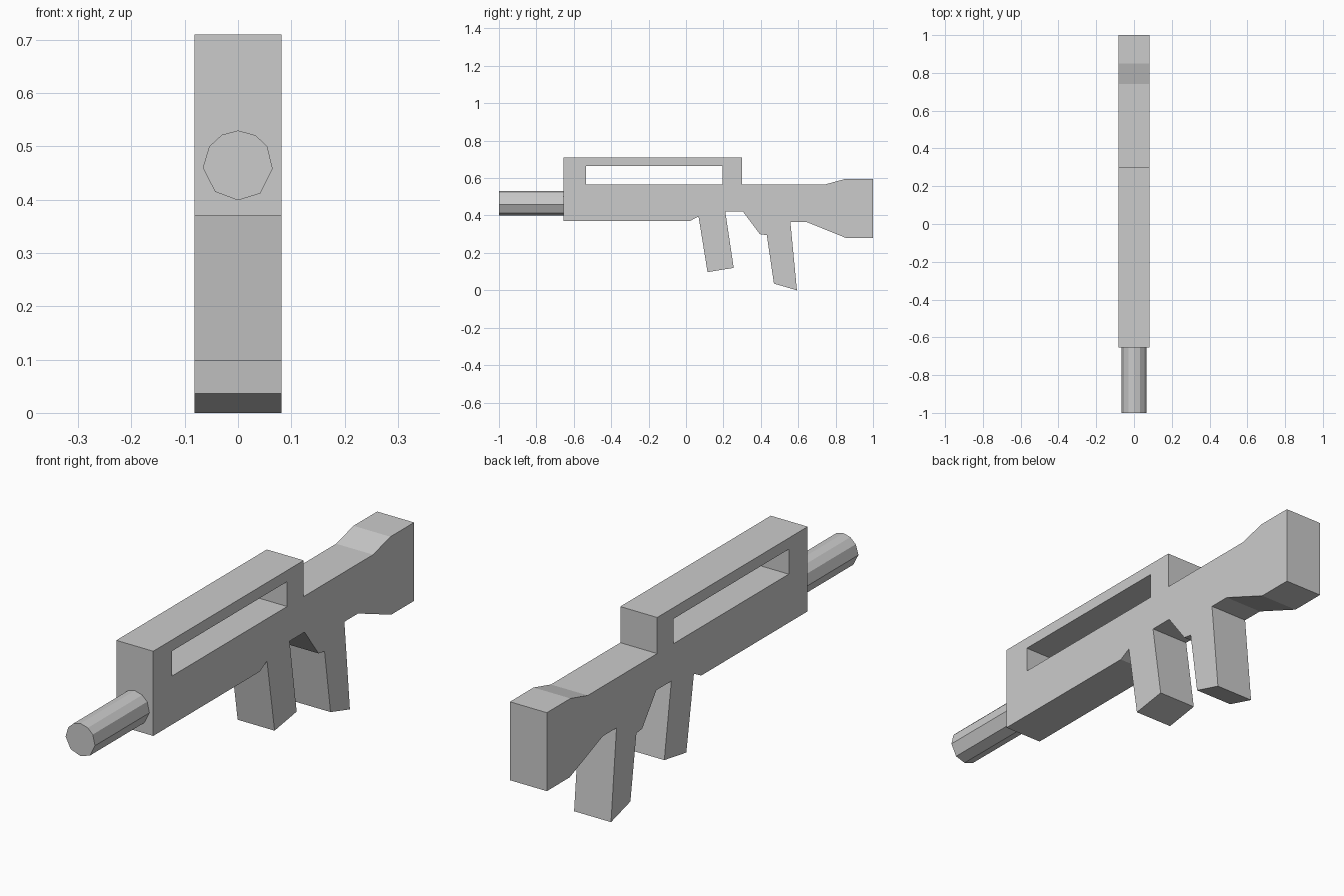
import bpy, bmesh
from mathutils import Vector

if "Cube" in bpy.data.objects:
    bpy.data.objects.remove(bpy.data.objects["Cube"])


def prism(name, loops, offset):
    """Fill closed loops (inner loops become holes) and extrude by offset."""
    bm = bmesh.new()
    edges = []
    for loop in loops:
        vs = [bm.verts.new(p) for p in loop]
        edges += [bm.edges.new((a, b)) for a, b in zip(vs, vs[1:] + vs[:1])]
    bmesh.ops.triangle_fill(bm, edges=edges, use_beauty=True)
    new = bmesh.ops.extrude_face_region(bm, geom=bm.faces[:], use_keep_orig=True)["geom"]
    moved = [g for g in new if isinstance(g, bmesh.types.BMVert)]
    bmesh.ops.translate(bm, verts=moved, vec=Vector(offset))
    bmesh.ops.recalc_face_normals(bm, faces=bm.faces[:])
    mesh = bpy.data.meshes.new(name)
    bm.to_mesh(mesh)
    bm.free()
    obj = bpy.data.objects.new(name, mesh)
    bpy.context.collection.objects.link(obj)
    return obj


HALF = 0.082

# Body side outline: underside, magazine, grip, stock, then top and handle
outline = [
    (-0.655, 0.37), (0.02, 0.37), (0.067, 0.395),
    (0.115, 0.097), (0.255, 0.12), (0.21, 0.42),
    (0.305, 0.42), (0.395, 0.30), (0.432, 0.295),
    (0.47, 0.036), (0.593, 0.0), (0.558, 0.365),
    (0.645, 0.365), (0.855, 0.28), (1.0, 0.28),
    (1.0, 0.595), (0.85, 0.595), (0.74, 0.565),
    (0.30, 0.565), (0.30, 0.71), (-0.655, 0.71),
]
# Opening under the carry handle
window = [(-0.535, 0.565), (0.195, 0.565), (0.195, 0.665), (-0.535, 0.665)]
prism("body", [[(-HALF, y, z) for y, z in lp] for lp in (outline, window)],
      (2 * HALF, 0, 0))

# Barrel: ten-sided cross-section
section = [(0, 0.53), (0.033, 0.521), (0.055, 0.50), (0.065, 0.458), (0.042, 0.412),
           (0, 0.399), (-0.043, 0.415), (-0.066, 0.46), (-0.054, 0.50), (-0.03, 0.522)]
prism("barrel", [[(x, -1.0, z) for x, z in section]], (0, 0.35, 0))
